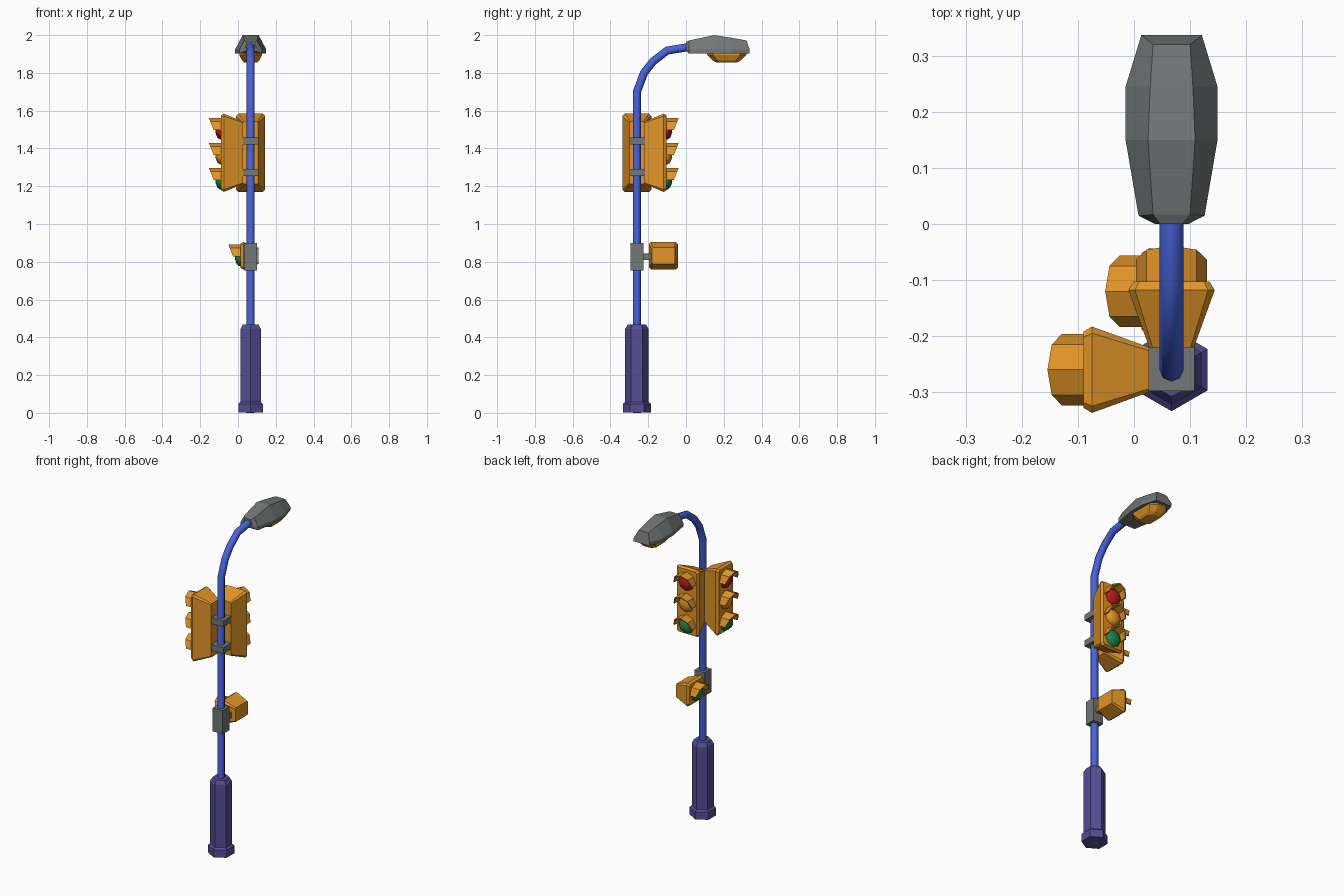
import bpy, bmesh, math
from mathutils import Matrix

if "Cube" in bpy.data.objects:
    bpy.data.objects.remove(bpy.data.objects["Cube"])

PX, PY = 0.067, -0.26      # pole axis


def material(name, rgb):
    m = bpy.data.materials.new(name)
    m.diffuse_color = (*rgb, 1)
    m.use_nodes = True
    m.node_tree.nodes["Principled BSDF"].inputs["Base Color"].default_value = m.diffuse_color
    return m


ORANGE = material("signal_orange", (0.76, 0.30, 0.02))
BLUE = material("pole_blue", (0.065, 0.125, 0.72))
PURPLE = material("base_purple", (0.09, 0.075, 0.30))
GREY = material("metal_grey", (0.17, 0.185, 0.185))
RED = material("lens_red", (0.50, 0.01, 0.015))
GREEN = material("lens_green", (0.013, 0.24, 0.075))


def loft(name, rings, mat, matrix=None, smooth=0):
    """Join matching closed rings of points and cap both ends."""
    bm = bmesh.new()
    vs = [[bm.verts.new(p) for p in r] for r in rings]
    n = len(vs[0])
    for a, b in zip(vs, vs[1:]):
        for i in range(n):
            j = (i + 1) % n
            bm.faces.new((a[i], a[j], b[j], b[i]))
    bm.faces.new(vs[0][::-1])
    bm.faces.new(vs[-1])
    bmesh.ops.recalc_face_normals(bm, faces=bm.faces)
    me = bpy.data.meshes.new(name)
    bm.to_mesh(me)
    bm.free()
    me.materials.append(mat)
    ob = bpy.data.objects.new(name, me)
    bpy.context.collection.objects.link(ob)
    if matrix:
        ob.matrix_world = matrix
    if smooth:
        bpy.ops.object.select_all(action='DESELECT')
        ob.select_set(True)
        bpy.context.view_layer.objects.active = ob
        bpy.ops.object.shade_smooth_by_angle(angle=math.radians(smooth))
    return ob


def box(name, x0, x1, y0, y1, z0, z1, mat):
    return loft(name, [[(x0, y0, z), (x1, y0, z), (x1, y1, z), (x0, y1, z)]
                       for z in (z0, z1)], mat)


def circle(r, n, start=0.0):
    return [(r * math.cos(start + 2 * math.pi * i / n),
             r * math.sin(start + 2 * math.pi * i / n)) for i in range(n)]


def cut_rect(a, b, c):
    """Rectangle of half sizes a, b with corners cut by c."""
    return [(a, b - c), (a - c, b), (c - a, b), (-a, b - c),
            (-a, c - b), (c - a, -b), (a - c, -b), (a, c - b)]


# Hexagonal base with collar
loft("base", [[(PX + x, PY + y, z) for x, y in circle(r, 6, math.pi / 2)]
              for z, r in ((0.001, 0.074), (0.048, 0.074), (0.058, 0.062),
                           (0.445, 0.062), (0.468, 0.048))], PURPLE)

# Pole bending back to the lamp
path = [(PY, 0), (PY, 1.70), (-0.222, 1.80), (-0.175, 1.86), (-0.10, 1.918), (0.01, 1.936)]
rings = []
for i, (y, z) in enumerate(path):
    p, q = path[max(i - 1, 0)], path[min(i + 1, len(path) - 1)]
    if i == 1:
        p = (PY, 1.62)
    t = math.atan2(q[0] - p[0], q[1] - p[1])
    rings.append([(PX + u, y + v * math.cos(t), z - v * math.sin(t))
                  for u, v in circle(0.0215, 8)])
loft("pole", rings, BLUE, smooth=50)

# Lamp housing: y of rim, y of top, half widths of rim and top, heights
rings = []
for y, yt, w, t, zb, zr, zt in ((0.0, 0.0, 0.030, 0.020, 1.915, 1.93, 1.963),
                                (0.015, 0.017, 0.059, 0.033, 1.903, 1.925, 1.972),
                                (0.15, 0.15, 0.082, 0.042, 1.903, 1.925, 2.0),
                                (0.245, 0.245, 0.082, 0.038, 1.903, 1.925, 1.985),
                                (0.337, 0.32, 0.054, 0.033, 1.903, 1.925, 1.972)):
    rings.append([(PX - w, y, zb), (PX + w, y, zb), (PX + w, y, zr),
                  (PX + t, yt, zt), (PX - t, yt, zt), (PX - w, y, zr)])
loft("lamp_housing", rings, GREY)

# Lamp lens under the housing
loft("lamp_lens", [[(PX + x, 0.215 + y, z) for x, y in cut_rect(a, b, c)]
                   for z, a, b, c in ((1.91, 0.060, 0.105, 0.032),
                                      (1.895, 0.060, 0.104, 0.032),
                                      (1.866, 0.046, 0.075, 0.026),
                                      (1.855, 0.035, 0.055, 0.02))], ORANGE)


def signal_head(name, matrix, zc, sections, lights):
    """Tapered box facing local +y, with a hooded lens for each light."""
    loft(name + "_housing", [[(x, d, zc + z) for x, z in cut_rect(a, b, c)]
                             for d, a, b, c in sections], ORANGE, matrix)
    front = sections[-1][0]
    for label, z0, mat in lights:
        loft(f"{name}_{label}_lens",
             [[(x, front + d, z0 + z) for x, z in circle(r, 8)]
              for d, r in ((-0.005, 0.051), (0.006, 0.051), (0.02, 0.040), (0.028, 0.018))],
             mat, matrix, smooth=50)
        # Hood: upper half of an octagonal tube, cut at a slant
        arc = circle(0.0635, 8)[:5] + circle(0.0555, 8)[4::-1]
        loft(f"{name}_{label}_hood",
             [[(x, front - 0.004, z0 + z) for x, z in arc],
              [(x, front + 0.039 + 0.4 * z, z0 + z) for x, z in arc]], ORANGE, matrix)


# Two three-light heads at right angles on the pole
tall = ((0.04, 0.040, 0.165, 0.006), (0.142, 0.077, 0.207, 0.012),
        (0.157, 0.068, 0.198, 0.010))
three = (("red", 1.498, RED), ("amber", 1.366, ORANGE), ("green", 1.234, GREEN))
to_pole = Matrix.Translation((PX, PY, 0))
turn = Matrix.Rotation(math.pi / 2, 4, 'Z')
signal_head("rear_signal", to_pole, 1.377, tall, three)
signal_head("side_signal", to_pole @ turn, 1.377, tall, three)

# Small single-light head facing sideways
signal_head("small_signal", Matrix.Translation((PX, -0.12, 0)) @ turn, 0.832,
            ((-0.042, 0.061, 0.043, 0.006), (0.039, 0.077, 0.073, 0.012),
             (0.054, 0.068, 0.064, 0.010)),
            (("green", 0.8275, GREEN),))

# Brackets and arm
for name, z0, z1 in (("upper_bracket", 1.42, 1.457), ("lower_bracket", 1.255, 1.292)):
    box(name, PX - 0.041, PX + 0.041, PY - 0.038, PY + 0.046, z0, z1, GREY)
box("small_signal_bracket", PX - 0.034, PX + 0.034, PY - 0.034, PY + 0.034, 0.755, 0.90, GREY)
box("small_signal_arm", PX - 0.018, PX + 0.018, PY + 0.03, -0.17, 0.81, 0.845, GREY)
